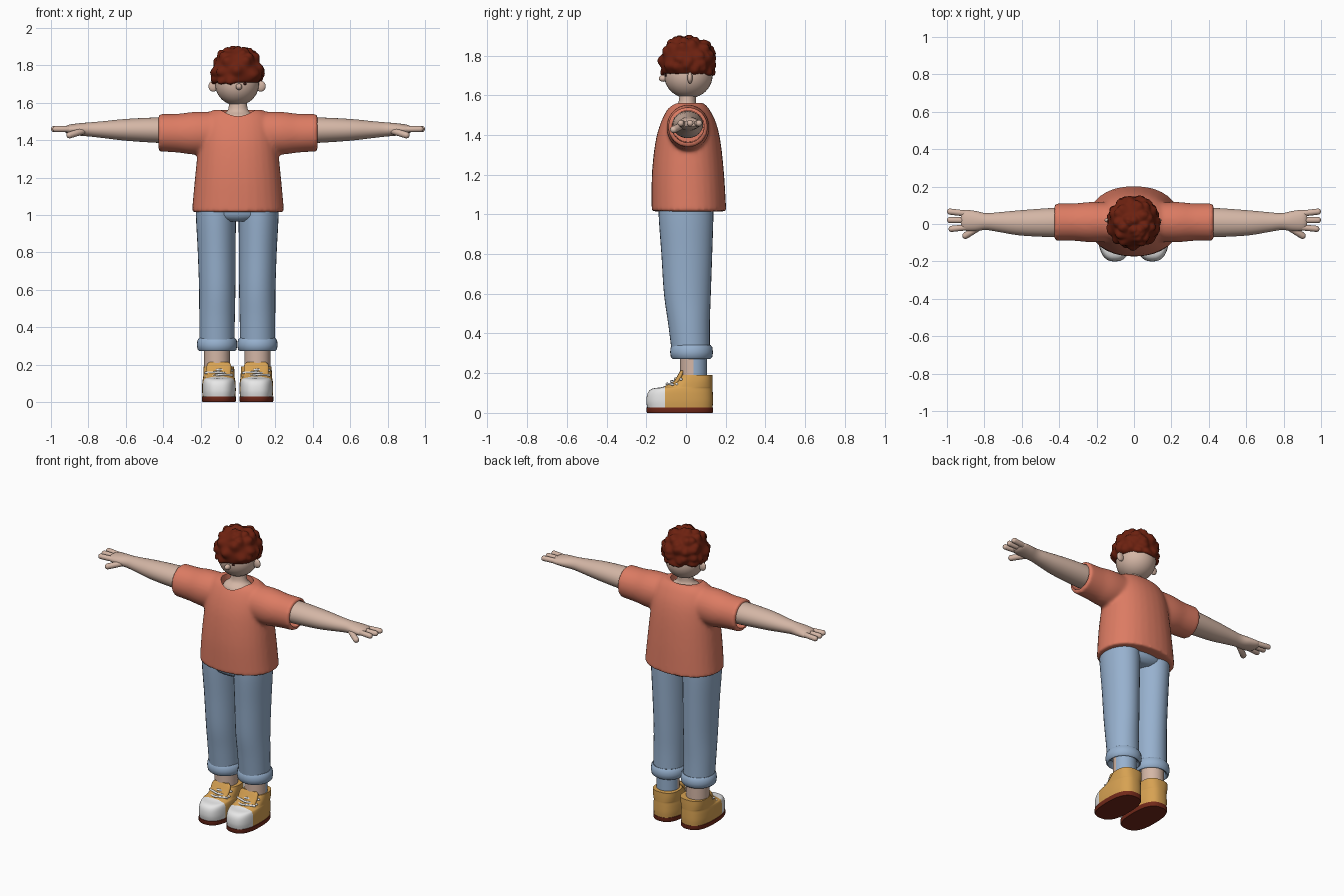
import bpy, bmesh, math, random
from mathutils import Vector

random.seed(4)
if "Cube" in bpy.data.objects:
    bpy.data.objects.remove(bpy.data.objects["Cube"])


def material(name, rgb):
    m = bpy.data.materials.new(name)
    m.use_nodes = True
    m.diffuse_color = (*rgb, 1)
    bsdf = m.node_tree.nodes["Principled BSDF"]
    bsdf.inputs["Base Color"].default_value = (*rgb, 1)
    bsdf.inputs["Roughness"].default_value = 0.8
    return m


SKIN = material("skin", (0.66, 0.47, 0.38))
SHIRT = material("coral_cloth", (0.72, 0.2, 0.125))
DENIM = material("blue_denim", (0.31, 0.44, 0.62))
HAIR = material("red_brown_hair", (0.15, 0.015, 0.005))
TAN = material("tan_canvas", (0.68, 0.36, 0.085))
WHITE = material("white_rubber", (0.82, 0.82, 0.82))
SOLE = material("dark_red_rubber", (0.17, 0.022, 0.01))
DARK = material("dark_eye", (0.04, 0.01, 0.008))


def finish(name, bm, *mats, angle=40):
    bmesh.ops.recalc_face_normals(bm, faces=bm.faces)
    me = bpy.data.meshes.new(name)
    bm.to_mesh(me)
    bm.free()
    me.shade_smooth()
    me.set_sharp_from_angle(angle=math.radians(angle))
    for m in mats:
        me.materials.append(m)
    ob = bpy.data.objects.new(name, me)
    bpy.context.scene.collection.objects.link(ob)
    return ob


def spline(rings, steps):
    """Smoothly fill in rings between the given ones."""
    out = []
    for i in range(len(rings) - 1):
        p = [rings[max(0, min(len(rings) - 1, i + k))] for k in (-1, 0, 1, 2)]
        for j in range(steps):
            t = j / steps
            out.append([b + t / 2 * (c - a + t * (2*a - 5*b + 4*c - d + t * (3*(b - c) + d - a)))
                        for a, b, c, d in zip(*p)])
    return out + [list(rings[-1])]


def loft_mesh(rings, axis="Z", n=32, steps=5, power=2.0, closed=False):
    """Rings are (position on axis, centre u, centre v, radius u, radius v)."""
    bm = bmesh.new()
    loops = []
    for pos, cu, cv, ru, rv in (spline(rings, steps) if steps > 1 else rings):
        loop = []
        for k in range(n):
            c, s = math.cos(k * math.tau / n), math.sin(k * math.tau / n)
            u = cu + ru * math.copysign(abs(c) ** (2 / power), c)
            v = cv + rv * math.copysign(abs(s) ** (2 / power), s)
            loop.append(bm.verts.new((u, v, pos) if axis == "Z" else (pos, u, v)))
        loops.append(loop)
    pairs = list(zip(loops, loops[1:]))
    if closed:
        pairs.append((loops[-1], loops[0]))
    else:
        bm.faces.new(loops[0])
        bm.faces.new(loops[-1])
    for a, b in pairs:
        for k in range(n):
            bm.faces.new((a[k], a[(k + 1) % n], b[(k + 1) % n], b[k]))
    return bm


def loft(name, rings, *mats, angle=40, **kw):
    return finish(name, loft_mesh(rings, **kw), *mats, angle=angle)


def capsule(name, a, b, r, mat):
    a, b = Vector(a), Vector(b)
    bm = bmesh.new()
    bmesh.ops.create_uvsphere(bm, u_segments=16, v_segments=11, radius=r)
    turn = (b - a).to_track_quat("Z", "Y")
    for v in bm.verts:
        v.co = turn @ v.co + (b if v.co.z > 0 else a)
    return finish(name, bm, mat, angle=80)


def ball(name, centre, radii, mat):
    bm = bmesh.new()
    bmesh.ops.create_uvsphere(bm, u_segments=32, v_segments=20, radius=1)
    for v in bm.verts:
        v.co = Vector(centre) + v.co * Vector(radii)
    return finish(name, bm, mat, angle=80)


SIDES = ((1, "left"), (-1, "right"))

# Shirt: torso and sleeves fused, then hollowed at the neck and sleeve ends
shirt = loft("shirt", [(1.015, 0, .015, .247, .188), (1.2, 0, .01, .23, .182), (1.36, 0, .01, .213, .165),
                       (1.46, 0, .012, .2, .14), (1.53, 0, .012, .175, .105), (1.562, 0, .012, .13, .075)],
             SHIRT, power=2.2)
parts, cutters = [shirt], []
for s, side in SIDES:
    parts.append(loft("sleeve", [(s*.05, .01, 1.44, .1, .11), (s*.22, .01, 1.437, .108, .115),
                                 (s*.32, .01, 1.437, .1, .104), (s*.425, .01, 1.44, .1, .1)], SHIRT, axis="X"))
    cutters.append(loft("sleeve_cutter", [(s*.33, .01, 1.445, .08, .08), (s*.5, .01, 1.44, .082, .082)],
                        SHIRT, axis="X", steps=1))
cutters.append(loft("neck_cutter", [(1.49, 0, -.008, .098, .085), (1.7, 0, -.008, .105, .09)], SHIRT, steps=1))
joined = bmesh.new()
for ob in parts:
    joined.from_mesh(ob.data)
joined.to_mesh(shirt.data)
joined.free()
for ob in parts[1:]:
    bpy.data.objects.remove(ob)
fuse = shirt.modifiers.new("fuse", "REMESH")
fuse.mode, fuse.voxel_size = "VOXEL", 0.01
soft = shirt.modifiers.new("soften", "SMOOTH")
soft.factor, soft.iterations = 0.5, 8
for ob in cutters:
    ob.hide_render = True
    cut = shirt.modifiers.new("opening", "BOOLEAN")
    cut.object, cut.operation, cut.solver = ob, "DIFFERENCE", "EXACT"
bpy.context.view_layer.update()
result = bpy.data.meshes.new_from_object(shirt.evaluated_get(bpy.context.evaluated_depsgraph_get()))
shirt.modifiers.clear()
shirt.data = result
for ob in cutters:
    bpy.data.objects.remove(ob)
result.materials.clear()
result.materials.append(SHIRT)
for p in result.polygons:
    p.material_index = 0
result.shade_smooth()
result.set_sharp_from_angle(angle=math.radians(45))

# Neck and head
loft("neck", [(1.47, 0, .005, .11, .09), (1.525, 0, 0, .09, .075), (1.555, 0, .005, .058, .048),
              (1.59, 0, .008, .048, .042), (1.64, 0, .01, .048, .042)], SKIN)
ball("head", (-.005, .012, 1.7), (.117, .122, .115), SKIN)
ball("nose", (.005, -.115, 1.685), (.017, .022, .017), SKIN)
for s, side in SIDES:
    ball(side + "_ear", (s*.127 - .005, .02, 1.688), (.026, .013, .029), SKIN)
    ball(side + "_eye", (s*.037, -.101, 1.702), (.008, .006, .008), DARK)

# Curly hair: a dome pushed out by scattered rounded bumps
hair = loft_mesh([(1.703, -.004, .006, .1, .1), (1.708, -.004, .006, .123, .126), (1.74, -.004, .006, .132, .136),
                  (1.79, -.004, .008, .133, .136), (1.84, -.004, .008, .115, .118), (1.87, -.004, .008, .085, .09),
                  (1.888, -.002, .008, .045, .045), (1.89, 0, .008, .004, .004)], n=72, steps=6)
bmesh.ops.recalc_face_normals(hair, faces=hair.faces)
hair.normal_update()
middle = Vector((-.004, .007, 1.77))
curls = []
for i in range(70):
    h, a = random.uniform(-.5, 1), random.uniform(0, math.tau)
    w = math.sqrt(1 - h * h)
    curls.append(Vector((w * math.cos(a), w * math.sin(a), h)))
moves = {}
for v in hair.verts:
    d = (v.co - middle).normalized()
    lift = max(math.exp(-((d - c).length / .2) ** 2) for c in curls)
    moves[v] = (v.co - middle).normalized() * (.022 * lift - .008)
for v, m in moves.items():
    v.co += m
finish("curly_hair", hair, HAIR, angle=80)

# Arms and hands
for s, side in SIDES:
    loft(side + "_arm", [(s*.3, .008, 1.45, .074, .066), (s*.42, .008, 1.453, .078, .068),
                         (s*.6, .006, 1.455, .068, .058), (s*.72, .01, 1.456, .053, .045),
                         (s*.79, .013, 1.457, .045, .038), (s*.85, .016, 1.457, .054, .033),
                         (s*.905, .02, 1.457, .055, .025), (s*.925, .021, 1.457, .04, .014)], SKIN, axis="X")
    for finger, y0, y1 in (("index", -.016, -.026), ("middle", .02, .021), ("ring", .054, .066)):
        capsule(f"{side}_{finger}_finger", (s*.88, y0, 1.458), (s*(.975 if y0 < 0 else .983), y1, 1.459), .0165, SKIN)
    capsule(side + "_thumb", (s*.83, -.018, 1.448), (s*.9, -.062, 1.427), .018, SKIN)

# Trousers: hips, legs and rolled cuffs
loft("hips", [(.965, -.003, 0, .1, .1), (1.0, -.003, 0, .2, .135), (1.1, 0, 0, .2, .135)], DENIM, steps=3)
for s, side in SIDES:
    x = s * .108 - .004
    loft(side + "_trouser_leg", [(1.1, s*.112 - .004, 0, .106, .135), (1.0, s*.114 - .004, 0, .107, .138),
                                 (.8, s*.11 - .004, .004, .101, .128), (.6, s*.107 - .004, .007, .097, .118),
                                 (.45, x, .015, .095, .105), (.31, x, .024, .093, .096)], DENIM)
    loft(side + "_trouser_cuff", [(z, x, .028, r, r) for z, r in
                                  ((.3, .078), (.278, .084), (.272, .095), (.28, .104), (.305, .108),
                                   (.33, .105), (.341, .097), (.337, .085))], DENIM, steps=1, closed=True, angle=70)

    # Ankles; the left one is backed with denim
    ankle = loft(side + "_ankle", [(.15, x, .038, .069, .069), (.32, x, .038, .069, .069)],
                 SKIN, DENIM, steps=1)
    if s > 0:
        for p in ankle.data.polygons:
            p.material_index = int(p.center.y > .038)

    # Shoes: sole, upper with a white toe cap, tongue and laces
    x = s * .1 - .002

    def shoe_ring(z, front, back, width):
        return (z, x, (front + back) / 2, width, (back - front) / 2)

    loft(side + "_sole", [shoe_ring(0, -.195, .133, .088), shoe_ring(.006, -.2, .137, .091),
                          shoe_ring(.028, -.2, .137, .091)], SOLE, n=48, steps=1, power=2.6)
    upper = loft_mesh([shoe_ring(.027, -.195, .134, .087), shoe_ring(.06, -.2, .136, .09),
                       shoe_ring(.1, -.193, .135, .089), shoe_ring(.122, -.17, .134, .086),
                       shoe_ring(.132, -.115, .134, .084), shoe_ring(.16, -.062, .134, .083),
                       shoe_ring(.19, -.03, .133, .081)], n=48, steps=4, power=2.6)
    bmesh.ops.bisect_plane(upper, geom=upper.verts[:] + upper.edges[:] + upper.faces[:],
                           plane_co=(0, -.105, 0), plane_no=(0, 1, 0))
    for f in upper.faces:
        f.material_index = int(f.calc_center_median().y < -.105)
    finish(side + "_shoe", upper, TAN, WHITE, angle=50)
    loft(side + "_tongue", [(.12, x, -.068, .06, .02), (.17, x, -.038, .066, .016), (.2, x, -.024, .064, .012),
                            (.213, x, -.02, .05, .008)], TAN, power=3)
    for i in range(3):
        y, z = -.088 + .021 * i, .143 + .013 * i
        tilt = .006 * (-1) ** i
        for k in (-1, 1):
            capsule(f"{side}_lace_{i}_{'a' if k < 0 else 'b'}", (x, y - .008, z + .003),
                    (x + k*.07, y + .022, z - .006 + k * tilt), .0065, WHITE)
